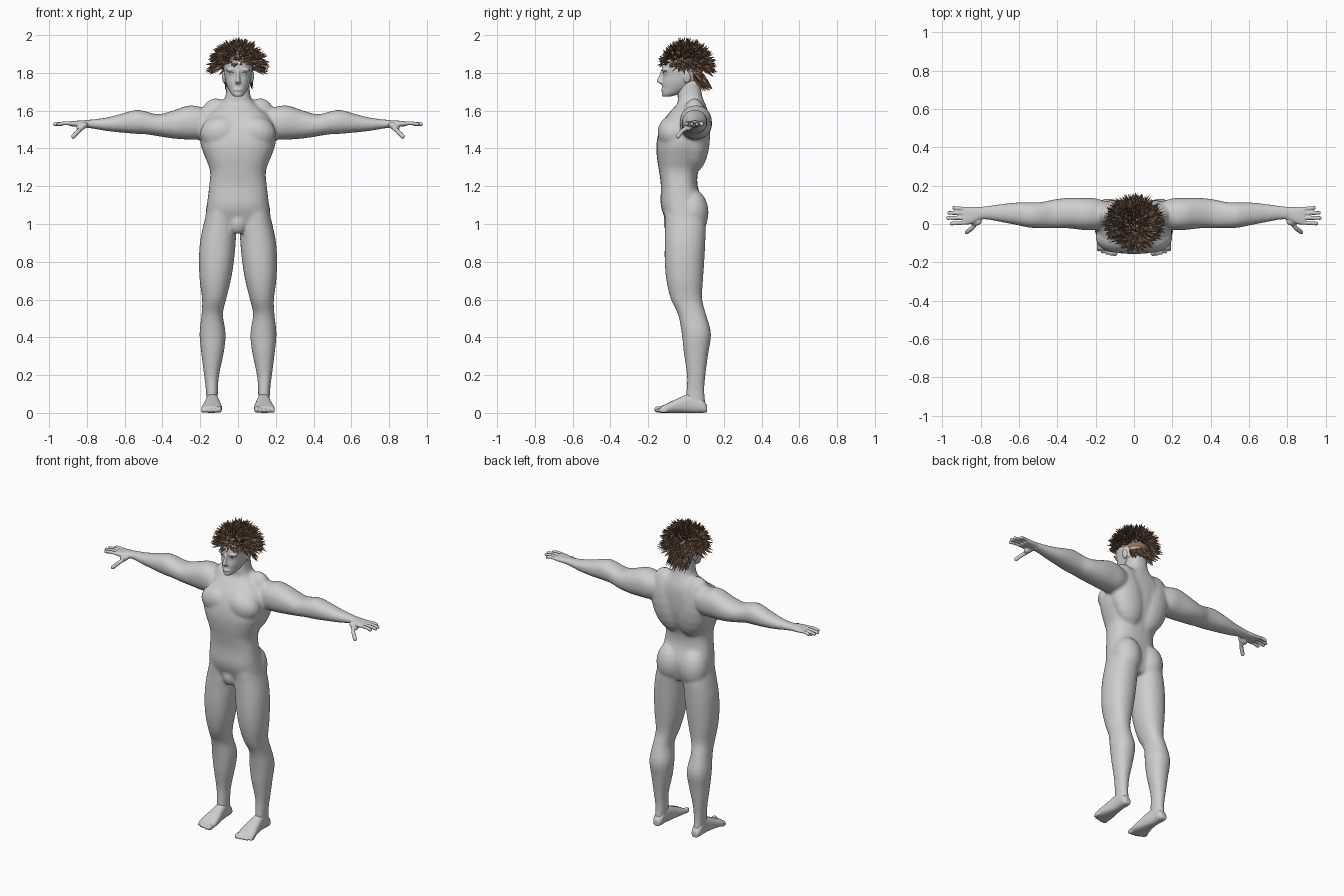
import bpy, bmesh, math, random
from mathutils import Vector, Matrix

cube = bpy.data.objects.get("Cube")
if cube:
    bpy.data.objects.remove(cube)
random.seed(4)


def material(name, colour):
    mat = bpy.data.materials.new(name)
    mat.use_nodes = True
    mat.diffuse_color = (*colour, 1)
    mat.node_tree.nodes["Principled BSDF"].inputs["Base Color"].default_value = (*colour, 1)
    return mat


skin = material("grey skin", (0.62, 0.62, 0.62))
dark_hair = material("dark brown hair", (0.17, 0.105, 0.07))
light_hair = material("brown hair", (0.29, 0.17, 0.105))


def catmull(rows, steps=3):
    """Smoothly subdivide a table of section rows."""
    result = []
    for i in range(len(rows) - 1):
        before, start = rows[max(i - 1, 0)], rows[i]
        end, after = rows[i + 1], rows[min(i + 2, len(rows) - 1)]
        for k in range(steps):
            t = k / steps
            result.append([b + t * (c - a) / 2 + t * t * (a - 2.5 * b + 2 * c - d / 2)
                           + t ** 3 * (d - a + 3 * (b - c)) / 2
                           for a, b, c, d in zip(before, start, end, after)])
    return result + [rows[-1]]


def loft(bm, axis, rows, side=1, power=2.2, segments=24):
    """Closed tube along an axis; each row is position, then low and high bounds of both other axes."""
    others = [k for k in range(3) if k != axis]
    rings = []
    for at, low_a, high_a, low_b, high_b in catmull(rows):
        ring = []
        for k in range(segments):
            angle = math.tau * k / segments
            unit = [math.copysign(abs(v) ** (2 / power), v) for v in (math.cos(angle), math.sin(angle))]
            point = Vector()
            point[axis] = at
            point[others[0]] = (low_a + high_a) / 2 + unit[0] * (high_a - low_a) / 2
            point[others[1]] = (low_b + high_b) / 2 + unit[1] * (high_b - low_b) / 2
            point.x *= side
            ring.append(bm.verts.new(point))
        rings.append(ring)
    for one, two in zip(rings, rings[1:]):
        for k in range(segments):
            n = (k + 1) % segments
            bm.faces.new((one[k], one[n], two[n], two[k]))
    bm.faces.new(rings[0])
    bm.faces.new(rings[-1])


def blob(bm, centre, radii, side=1, tilt=0, segments=20):
    centre = Vector((centre[0] * side, centre[1], centre[2]))
    place = Matrix.Translation(centre) @ Matrix.Rotation(tilt * side, 4, 'Y') @ Matrix.Diagonal((*radii, 1))
    bmesh.ops.create_uvsphere(bm, u_segments=segments, v_segments=segments // 2, radius=1, matrix=place)


def limb(bm, points, radius, side=1):
    """Finger made of overlapping balls."""
    for a, b in zip(points, points[1:]):
        for k in range(6):
            spot = Vector(a).lerp(Vector(b), k / 5)
            blob(bm, spot, [radius] * 3, side, segments=10)


def finish(name, bm, voxel=None, smoothing=0, materials=(skin,)):
    mesh = bpy.data.meshes.new(name)
    bmesh.ops.recalc_face_normals(bm, faces=bm.faces)
    bm.to_mesh(mesh)
    bm.free()
    for mat in materials:
        mesh.materials.append(mat)
    obj = bpy.data.objects.new(name, mesh)
    bpy.context.scene.collection.objects.link(obj)
    if voxel:
        remesh = obj.modifiers.new("blend", 'REMESH')
        remesh.mode = 'VOXEL'
        remesh.voxel_size = voxel
        remesh.use_smooth_shade = True
        smooth = obj.modifiers.new("soften", 'SMOOTH')
        smooth.iterations = smoothing


# Torso: height, half width, front, back
torso = [(.965, .12, -.08, .07), (1.02, .17, -.108, .088), (1.1, .165, -.134, .095), (1.2, .153, -.133, .062),
         (1.28, .148, -.143, .065), (1.35, .173, -.154, .096), (1.42, .198, -.157, .115),
         (1.49, .197, -.144, .122), (1.55, .18, -.118, .122), (1.6, .135, -.08, .115),
         (1.64, .09, -.045, .1), (1.68, .066, -.045, .085), (1.76, .06, -.04, .075)]
# Legs: height, inner, outer, front, back
leg = [(1.18, .03, .125, -.085, .03), (1.08, .012, .16, -.112, .085), (1, .008, .182, -.112, .105),
       (.9, .012, .202, -.113, .102), (.8, .022, .207, -.113, .097), (.7, .038, .203, -.104, .09),
       (.6, .063, .19, -.08, .086), (.52, .08, .193, -.042, .107), (.42, .065, .204, -.023, .133),
       (.32, .075, .195, -.012, .119), (.2, .1, .18, .005, .103), (.12, .106, .17, .002, .098),
       (.03, .108, .167, -.005, .104)]
# Arms: reach, front, back, bottom, top
arm = [(.1, -.01, .1, 1.48, 1.59), (.19, -.03, .132, 1.45, 1.618), (.26, -.032, .137, 1.447, 1.628),
       (.34, -.023, .137, 1.452, 1.602), (.42, -.022, .128, 1.464, 1.581), (.48, -.022, .115, 1.474, 1.594),
       (.54, -.02, .113, 1.477, 1.604), (.62, -.004, .112, 1.484, 1.583), (.7, .011, .103, 1.493, 1.563),
       (.77, .023, .094, 1.505, 1.554), (.82, .02, .088, 1.511, 1.55)]

bm = bmesh.new()
loft(bm, 2, [(z, -w, w, f, b) for z, w, f, b in torso], power=2.5)
blob(bm, (0, -.082, 1.005), (.045, .037, .06))
for side in (1, -1):
    loft(bm, 2, leg, side)
    loft(bm, 0, arm, side)
    blob(bm, (.09, -.072, 1.485), (.112, .079, .088), side, .15)     # chest
    blob(bm, (.09, .045, 1.47), (.115, .083, .2), side, .2)          # back
    blob(bm, (.082, .032, 1.06), (.09, .088, .125), side)            # buttock
    blob(bm, (.085, .05, 1.598), (.1, .055, .036), side, .35)        # neck to shoulder
finish("body", bm, .009, 8)

for side, label in ((1, "left"), (-1, "right")):
    # Hand
    bm = bmesh.new()
    loft(bm, 0, [(.77, .027, .089, 1.509, 1.549), (.81, .02, .088, 1.512, 1.549),
                 (.85, .0, .09, 1.514, 1.547), (.893, -.004, .09, 1.519, 1.543)], side, 2.6)
    for tip, y, spread in ((.952, .006, -.004), (.97, .031, 0), (.966, .056, .002), (.94, .08, .004)):
        limb(bm, [(.88, y, 1.532), (.92, y + spread / 2, 1.534), (tip, y + spread, 1.528)], .0105, side)
    limb(bm, [(.81, .025, 1.522), (.845, -.022, 1.492), (.872, -.042, 1.464)], .0125, side)
    blob(bm, (.825, .013, 1.517), (.033, .022, .018), side, .5)
    finish(label + "_hand", bm, .0045, 2)

    # Foot
    bm = bmesh.new()
    loft(bm, 1, [(.112, .118, .158, .003, .04), (.09, .108, .168, 0, .07), (.05, .106, .169, 0, .1),
                 (.01, .1, .171, 0, .1), (-.05, .09, .182, 0, .074), (-.1, .083, .194, 0, .05),
                 (-.135, .086, .192, 0, .034)], side, 2.5)
    for k in range(5):
        size = .018 if k == 0 else .0135 - k * .0006
        blob(bm, (.1 + k * .0215, -.143 + k * k * .0015, size), (size * .85, .027, size), side)
    finish(label + "_foot", bm, .0055, 3)

# Head: height, half width, front, back
head = [(1.674, .02, -.122, -.085), (1.69, .037, -.127, -.03), (1.72, .054, -.126, .03), (1.75, .065, -.126, .06),
        (1.785, .072, -.122, .078), (1.815, .076, -.128, .085), (1.85, .078, -.126, .09), (1.885, .07, -.108, .08),
        (1.915, .045, -.07, .05), (1.927, .015, -.03, .01)]
bm = bmesh.new()
loft(bm, 2, [(z, -w, w, f, b) for z, w, f, b in head])
loft(bm, 2, [(1.738, -.004, .004, -.13, -.11), (1.748, -.017, .017, -.146, -.1), (1.757, -.013, .013, -.157, -.1),
             (1.785, -.01, .01, -.142, -.1), (1.815, -.012, .012, -.132, -.1)])
blob(bm, (0, -.119, 1.71), (.024, .014, .009))
blob(bm, (0, -.113, 1.687), (.022, .016, .014))
for side in (1, -1):
    blob(bm, (.03, -.107, 1.817), (.034, .021, .01), side, .1)       # brow
    blob(bm, (.031, -.105, 1.796), (.015, .012, .008), side)         # eye
    blob(bm, (.076, .005, 1.775), (.009, .02, .032), side, .15)      # ear
finish("head", bm, .0045, 3)

# Lashes
bm = bmesh.new()
for side in (1, -1):
    blob(bm, (.032, -.118, 1.801), (.015, .003, .0015), side, .05)
finish("lashes", bm, materials=(dark_hair,))

# Hair cap
bm = bmesh.new()
cap_place = Matrix.Translation((0, -.012, 1.845)) @ Matrix.Diagonal((.083, .112, .088, 1))
bmesh.ops.create_uvsphere(bm, u_segments=32, v_segments=20, radius=1, matrix=cap_place)
hidden = [v for v in bm.verts if v.co.z < 1.81 - v.co.y * .25]
bmesh.ops.delete(bm, geom=hidden, context='VERTS')
finish("hair_cap", bm, materials=(light_hair,))


def blade(bm, root, tip, width):
    """Folded leaf-shaped lock of hair."""
    along = tip - root
    across = along.cross(Vector([random.uniform(-1, 1) for k in range(3)])).normalized()
    ridge = along.cross(across).normalized() * width * .4
    middle = root.lerp(tip, .5)
    base, left, right, top, end = [bm.verts.new(p) for p in (
        root, middle + across * width, middle - across * width, middle + ridge, tip)]
    shade = 1 if random.random() < .7 else 0
    for corners in ((base, left, top), (left, end, top), (base, top, right), (top, end, right)):
        bm.faces.new(corners).material_index = shade


# Spiky hair, spread evenly over the scalp
bm = bmesh.new()
total = 1700
for k in range(total):
    height = 1 - 2 * (k + .5) / total
    turn = k * math.pi * (3 - math.sqrt(5))
    flat = math.sqrt(1 - height * height)
    d = Vector((flat * math.cos(turn), flat * math.sin(turn), height))
    if height < (.16 if d.y < -.5 else -.1):
        continue
    root = Vector((d.x * .078, d.y * .1 - .008, 1.84 + d.z * .08))
    aim = (d + Vector([random.uniform(-.14, .14) for j in range(3)])).normalized()
    reach = random.uniform(.84, 1.02)
    tip = Vector((0, .006, 1.817)) + Vector((aim.x * .174, aim.y * .163, aim.z * .175)) * reach
    blade(bm, root, tip, random.uniform(.0065, .0095))

# Locks hanging over the nape
for k in range(110):
    across = random.uniform(-1, 1)
    root = Vector((across * .066, .08 - .05 * across ** 2, random.uniform(1.775, 1.81)))
    drop = random.uniform(.045, .085)
    tip = root + Vector((across * .01 + random.uniform(-.01, .01), drop * random.uniform(.5, .8), -drop))
    blade(bm, root, tip, .007)
finish("spiky_hair", bm, materials=(dark_hair, light_hair))
